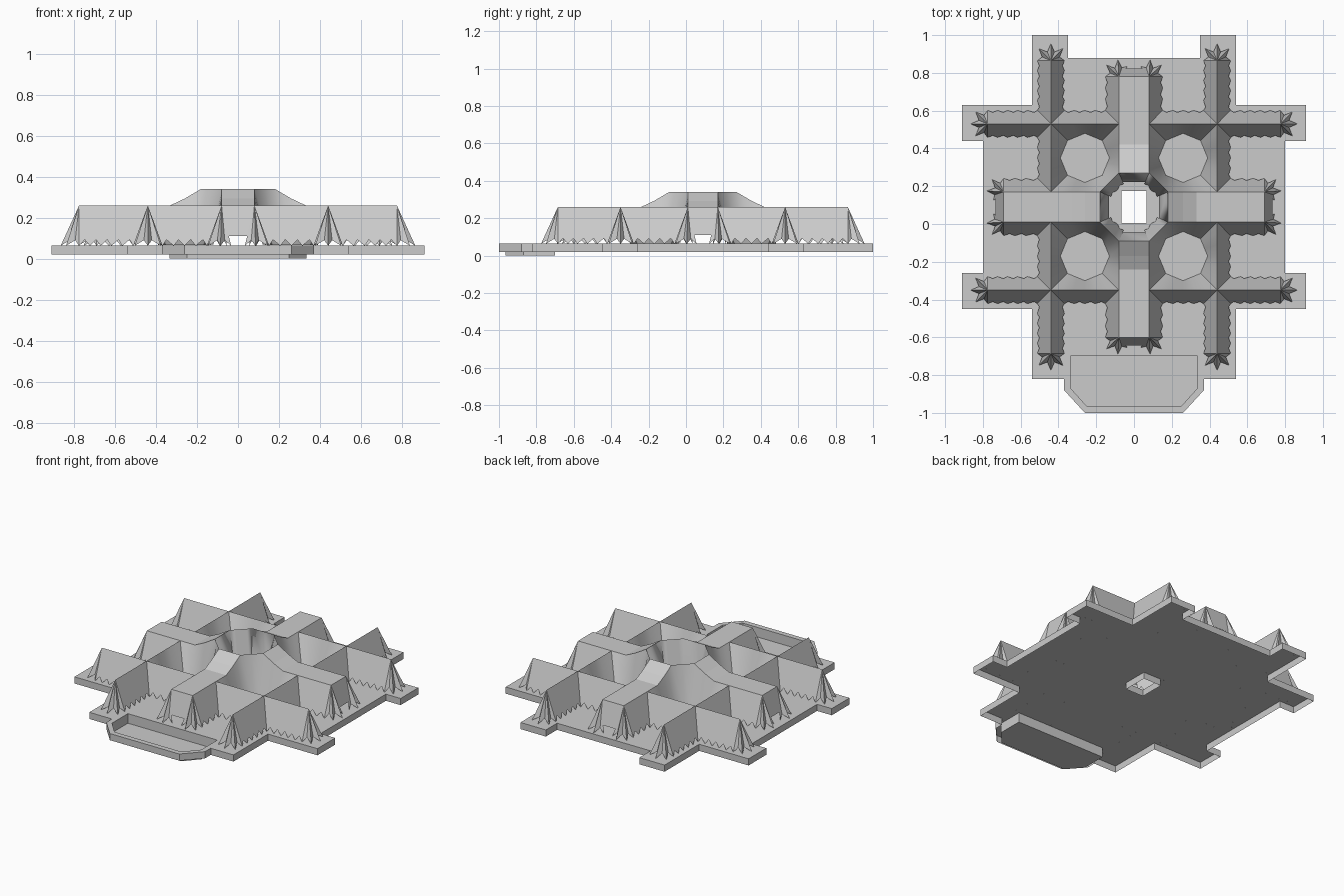
import bpy, bmesh, math
from mathutils import Vector, Matrix

if "Cube" in bpy.data.objects:
    bpy.data.objects.remove(bpy.data.objects["Cube"])

CY = 0.09            # centre of the four-fold canopy in y
ZT, ZB, RING = 0.26, 0.063, 0.34
OFF = 0.072          # how far cloth flares out at its foot


def finish(name, bm, smooth=None):
    bmesh.ops.remove_doubles(bm, verts=bm.verts, dist=0.0005)
    bmesh.ops.recalc_face_normals(bm, faces=bm.faces)
    me = bpy.data.meshes.new(name)
    bm.to_mesh(me)
    bm.free()
    ob = bpy.data.objects.new(name, me)
    bpy.context.collection.objects.link(ob)
    if smooth:
        bpy.ops.object.select_all(action='DESELECT')
        bpy.context.view_layer.objects.active = ob
        ob.select_set(True)
        bpy.ops.object.shade_smooth_by_angle(angle=math.radians(smooth))
    return ob


def face(bm, *pts):
    return bm.faces.new([bm.verts.new(p) for p in pts])


def four_way(bm):
    """Repeat a quarter around the canopy centre."""
    geom = list(bm.verts) + list(bm.edges) + list(bm.faces)
    for k in (1, 2, 3):
        new = bmesh.ops.duplicate(bm, geom=geom)['geom']
        bmesh.ops.rotate(bm, verts=[v for v in new if isinstance(v, bmesh.types.BMVert)],
                         cent=(0, 0, 0), matrix=Matrix.Rotation(k * math.pi / 2, 3, 'Z'))
    bmesh.ops.translate(bm, verts=bm.verts, vec=(0, CY, 0))


def ragged(bm, a, b, c, d):
    """Cloth between top edge a-b and foot edge c-d, with a zigzag hem."""
    n = 2 * max(1, round((d - c).length / 0.055))
    rows = []
    for k in range(n + 1):
        t = a.lerp(b, k / n)
        f = c.lerp(d, k / n)
        rows.append((t, t.lerp(f, 0.85) if k % 2 else f))
    for (t0, f0), (t1, f1) in zip(rows, rows[1:]):
        face(bm, t0, t1, f1, f0)


def drape(bm, path):
    """Flared cloth on the left of a right-angled ridge path."""
    p = [Vector((x, y, ZT)) for x, y in path]
    nrm = []
    for a, b in zip(p, p[1:]):
        d = (b - a).normalized()
        nrm.append(Vector((-d.y, d.x, 0)))
    foot = []
    for i, q in enumerate(p):
        n = nrm[0] if i == 0 else nrm[-1] if i == len(p) - 1 else nrm[i - 1] + nrm[i]
        foot.append(Vector((q.x, q.y, ZB)) + n * OFF)
    for i in range(len(p) - 1):
        ragged(bm, p[i], p[i + 1], foot[i], foot[i + 1])


def fan(bm, x, y, a0, a1, tips):
    """Pleated cone that closes a ridge end."""
    n = 2 * tips
    pts = []
    for k in range(n + 1):
        a = math.radians(a0 + (a1 - a0) * k / n)
        r, z = (0.05, 0.09) if k % 2 else (OFF if k in (0, n) else 0.09, ZB)
        pts.append(Vector((x + r * math.cos(a), y + r * math.sin(a), z)))
    for p, q in zip(pts, pts[1:]):
        face(bm, Vector((x, y, ZT)), p, q)


# base plate: open-bottomed sheet with rim, square hole and sunken front tray
half = [(0.26, -1), (0.37, -0.88), (0.37, -0.82), (0.54, -0.82), (0.54, -0.45),
        (0.91, -0.45), (0.91, -0.26), (0.80, -0.26), (0.80, 0.44), (0.91, 0.44),
        (0.91, 0.63), (0.54, 0.63), (0.54, 1), (0.35, 1), (0.35, 0.88)]
outline = half + [(-x, y) for x, y in reversed(half)]
hole = [(-0.067, 0.005), (0.067, 0.005), (0.067, 0.175), (-0.067, 0.175)]
tray = [(-0.335, -0.70), (-0.335, -0.87), (-0.25, -0.965),
        (0.25, -0.965), (0.335, -0.87), (0.335, -0.70)]
bm = bmesh.new()
loops = []
for pts in (outline, hole, tray):
    vs = [bm.verts.new((x, y, 0.065)) for x, y in pts]
    loops.append([bm.edges.new((vs[i], vs[(i + 1) % len(vs)])) for i in range(len(vs))])
bmesh.ops.triangle_fill(bm, use_beauty=True, use_dissolve=False,
                        edges=[e for l in loops for e in l], normal=(0, 0, 1))
for pts, z in ((outline, 0.02), (hole, 0.02), (tray, 0.0)):
    for (x0, y0), (x1, y1) in zip(pts, pts[1:] + pts[:1]):
        face(bm, (x0, y0, 0.065), (x1, y1, 0.065), (x1, y1, z), (x0, y0, z))
face(bm, *[(x, y, 0.0) for x, y in tray])
finish("base_plate", bm)

# outer cloth walls hanging from the ridges
bm = bmesh.new()
R, E, A, W = 0.44, 0.775, 0.69, 0.08
drape(bm, [(W, A), (W, R), (R, R), (R, E)])
drape(bm, [(R, E), (R, R), (E, R)])
drape(bm, [(E, R), (R, R), (R, W), (A, W)])
four_way(bm)
finish("cloth_walls", bm)

# pleated ridge ends
bm = bmesh.new()
fan(bm, R, E, 0, 180, 4)
fan(bm, E, R, -90, 90, 4)
fan(bm, W, A, 0, 130, 3)
fan(bm, A, W, 90, -40, 3)
four_way(bm)
finish("pleated_ends", bm)

# flat arm roofs ramping up to the central ring, with short end curtains
bm = bmesh.new()
prof = [(A, ZT), (0.33, ZT), (0.26, 0.293), (0.18, RING)]
for (y0, z0), (y1, z1) in zip(prof, prof[1:]):
    face(bm, (-W, y0, z0), (W, y0, z0), (W, y1, z1), (-W, y1, z1))
face(bm, (-W, A, ZT), (W, A, ZT), (0.045, 0.732, 0.11), (-0.045, 0.732, 0.11))
four_way(bm)
finish("arm_roofs", bm)

# round courtyards blending from the ridges down to an octagon on the plate
bm = bmesh.new()
side = [(R, W, ZT)] + [(y, W, z) for y, z in prof[1:]]
rim = [(R, R, ZT)] + side + [(y, x, z) for x, y, z in reversed(side)]
c = Vector((0.26, 0.26, 0.066))


def octagon(p):
    a = math.atan2(p.y - c.y, p.x - c.x)
    r = 0.13 * math.cos(math.pi / 8) / math.cos(a % (math.pi / 4) - math.pi / 8)
    return c + Vector((math.cos(a), math.sin(a), 0)) * r


for a, b in zip(rim, rim[1:] + rim[:1]):
    a, b = Vector(a), Vector(b)
    n = max(1, round((b - a).length / 0.06))
    for k in range(n):
        p, q = a.lerp(b, k / n), a.lerp(b, (k + 1) / n)
        face(bm, p, q, octagon(q), octagon(p))
four_way(bm)
finish("courtyard_bowls", bm, 40)

# inside of the central ring: ragged diagonal panels and raised curtains
bm = bmesh.new()
s = 0.68
ragged(bm, Vector((W, 0.18, RING)), Vector((0.18, W, RING)),
       Vector((W * s, 0.18 * s, ZB)), Vector((0.18 * s, W * s, ZB)))
u = 0.74
face(bm, (-W, 0.18, RING), (W, 0.18, RING),
     (W * u, 0.18 * u, 0.115), (-W * u, 0.18 * u, 0.115))
four_way(bm)
finish("ring_lining", bm, 50)
